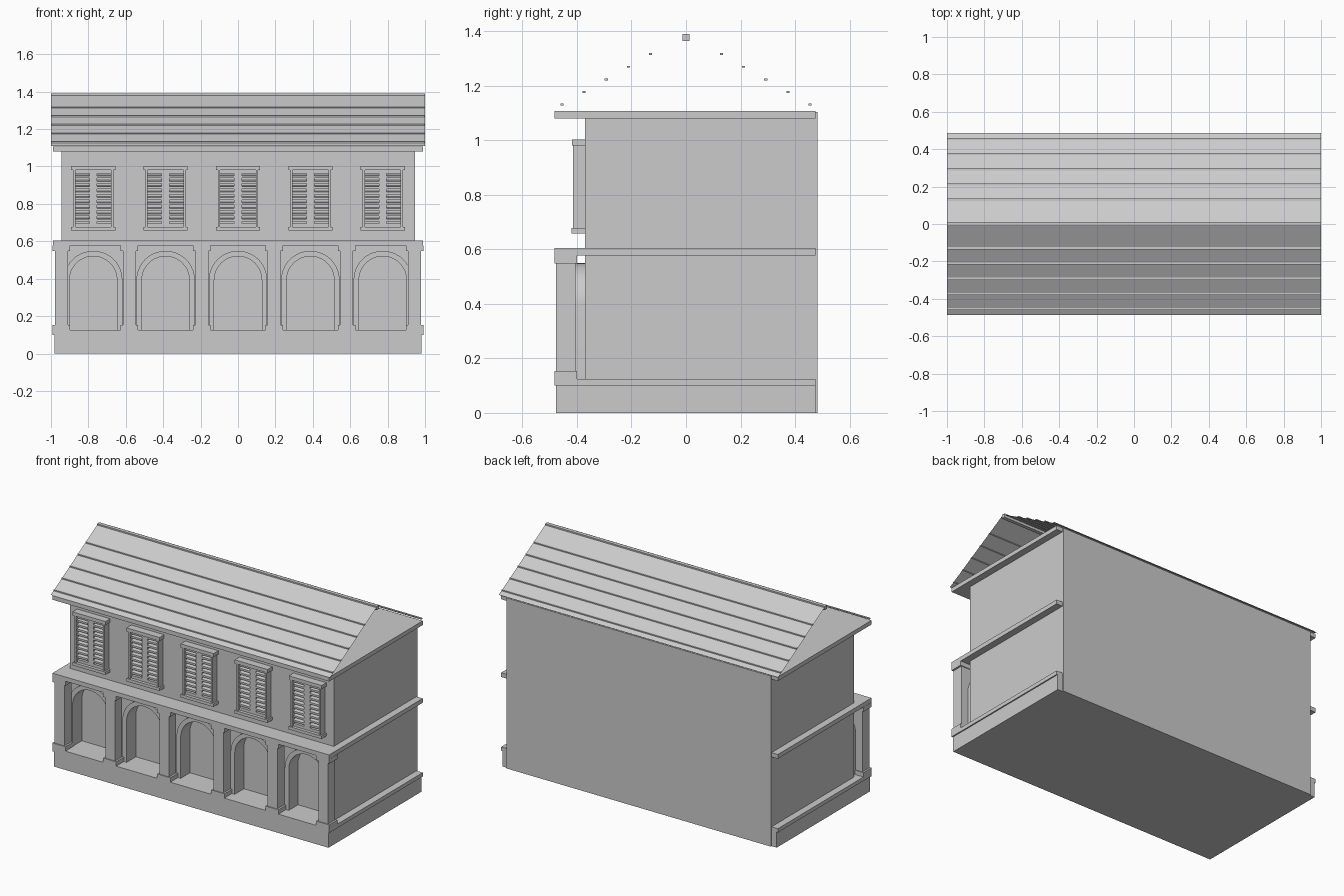
import bpy, bmesh, math
from mathutils import Vector

cube = bpy.data.objects.get("Cube")
if cube:
    bpy.data.objects.remove(cube, do_unlink=True)

stone = bpy.data.materials.new("plain_grey")
stone.use_nodes = True
GREY = (0.6, 0.6, 0.6, 1.0)
stone.diffuse_color = GREY
stone.node_tree.nodes["Principled BSDF"].inputs["Base Color"].default_value = GREY


def finish(name, bm):
    bmesh.ops.recalc_face_normals(bm, faces=bm.faces)
    mesh = bpy.data.meshes.new(name)
    bm.to_mesh(mesh)
    bm.free()
    mesh.materials.append(stone)
    obj = bpy.data.objects.new(name, mesh)
    bpy.context.collection.objects.link(obj)
    return obj


def add_box(bm, x0, x1, y0, y1, z0, z1):
    verts = bmesh.ops.create_cube(bm, size=1)["verts"]
    for v in verts:
        v.co = Vector(((x0 + x1) / 2 + v.co.x * (x1 - x0),
                       (y0 + y1) / 2 + v.co.y * (y1 - y0),
                       (z0 + z1) / 2 + v.co.z * (z1 - z0)))
    return verts


def box(name, *bounds):
    bm = bmesh.new()
    add_box(bm, *bounds)
    return finish(name, bm)


def arch_path(cx, r, foot, spring, steps=20):
    arc = [(cx - r * math.cos(math.pi * i / steps),
            spring + r * math.sin(math.pi * i / steps)) for i in range(steps + 1)]
    return [(cx - r, foot)] + arc + [(cx + r, foot)]


def extrude_y(bm, faces, depth):
    out = bmesh.ops.extrude_face_region(bm, geom=faces)
    for v in out["geom"]:
        if isinstance(v, bmesh.types.BMVert):
            v.co.y += depth


BAY = 0.387
BAYS = [i * BAY for i in range(-2, 3)]
FOOT, SPRING, INNER, OUTER = 0.125, 0.393, 0.127, 0.156
FRONT, WALL = -0.483, -0.37

# Main body with arched niches
body = box("main_body", -0.945, 0.945, WALL, 0.483, 0, 1.103)
bm = bmesh.new()
for cx in BAYS:
    path = arch_path(cx, INNER, FOOT, SPRING)
    face = bm.faces.new([bm.verts.new((x, WALL - 0.05, z)) for x, z in path])
    extrude_y(bm, [face], 0.11)
cutter = finish("niche_cutter", bm)
cutter.hide_render = True
mod = body.modifiers.new("niches", 'BOOLEAN')
mod.operation = 'DIFFERENCE'
mod.solver = 'EXACT'
mod.object = cutter
bpy.context.view_layer.update()
graph = bpy.context.evaluated_depsgraph_get()
carved = bpy.data.meshes.new_from_object(body.evaluated_get(graph))
body.modifiers.clear()
body.data = carved
bpy.data.objects.remove(cutter, do_unlink=True)

# Plinth and horizontal courses
box("plinth", -0.982, 0.982, -0.477, 0.475, 0, 0.1)
for name, z0, z1 in (("base_ledge", 0.1, 0.125), ("middle_cornice", 0.577, 0.605),
                     ("eave_slab", 1.08, 1.107)):
    box(name, -0.99, 0.99, FRONT, 0.475, z0, z1)

# Arch surrounds
for n, cx in enumerate(BAYS, 1):
    bm = bmesh.new()
    rings = [[bm.verts.new((x, -0.405, z)) for x, z in arch_path(cx, r, FOOT, SPRING)]
             for r in (INNER, OUTER)]
    a, b = rings
    faces = [bm.faces.new((a[i], a[i + 1], b[i + 1], b[i])) for i in range(len(a) - 1)]
    extrude_y(bm, faces, WALL + 0.405)
    surround = finish(f"arch_surround_{n}", bm)
    bpy.context.view_layer.objects.active = surround
    surround.select_set(True)
    bpy.ops.object.shade_smooth_by_angle(angle=math.radians(30))
    surround.select_set(False)

# Pilasters with base and capital
columns = [-0.944] + [(i - 1.5) * BAY for i in range(4)] + [0.944]
for n, cx in enumerate(columns, 1):
    bm = bmesh.new()
    add_box(bm, cx - 0.035, cx + 0.035, -0.477, -0.405, 0.125, 0.577)
    for z0, z1 in ((0.1, 0.153), (0.548, 0.577)):
        add_box(bm, cx - 0.047, cx + 0.047, FRONT, -0.4, z0, z1)
    finish(f"pilaster_{n}", bm)

# Shuttered windows
for n, cx in enumerate(BAYS, 1):
    bm = bmesh.new()
    add_box(bm, cx - 0.118, cx + 0.118, -0.418, WALL, 0.98, 1.003)
    add_box(bm, cx - 0.118, cx + 0.118, -0.42, WALL, 0.658, 0.677)
    for s in (-1, 1):
        xa, xb = sorted((cx + s * 0.096, cx + s * 0.108))
        add_box(bm, xa, xb, -0.414, WALL, 0.677, 0.98)
    finish(f"window_frame_{n}", bm)

    bm = bmesh.new()
    add_box(bm, cx - 0.096, cx + 0.096, -0.38, WALL, 0.677, 0.98)
    add_box(bm, cx - 0.021, cx + 0.021, -0.4, -0.38, 0.677, 0.98)
    for z0, z1 in ((0.677, 0.695), (0.962, 0.98)):
        add_box(bm, cx - 0.096, cx + 0.096, -0.4, -0.38, z0, z1)
    for s in (-1, 1):
        xa, xb = sorted((cx + s * 0.021, cx + s * 0.096))
        for i in range(9):
            z = 0.712 + i * 0.029
            slat = add_box(bm, xa, xb, -0.402, -0.378, z, z + 0.012)
            for v in slat:
                if v.co.y < -0.39:
                    v.co.z -= 0.006
    finish(f"shutters_{n}", bm)

# Open-ended thin roof slopes, battens and ridge
RIDGE, EAVE_Z, EAVE_Y = 1.387, 1.11, 0.486
for side, s in (("front", -1), ("back", 1)):
    bm = bmesh.new()
    corners = [(-1, 0, RIDGE), (1, 0, RIDGE), (1, s * EAVE_Y, EAVE_Z), (-1, s * EAVE_Y, EAVE_Z)]
    bm.faces.new([bm.verts.new(c) for c in corners])
    slope = finish(f"{side}_roof_slope", bm)
    if slope.data.polygons[0].normal.z < 0:
        slope.data.flip_normals()
    bm = bmesh.new()
    for i in range(5):
        y = 0.13 + i * 0.0812
        z = RIDGE - (RIDGE - EAVE_Z) * y / EAVE_Y
        add_box(bm, -0.998, 0.998, s * y - 0.006, s * y + 0.006, z - 0.001, z + 0.006)
    finish(f"{side}_roof_battens", bm)
box("ridge_beam", -1, 1, -0.012, 0.012, 1.364, 1.389)
